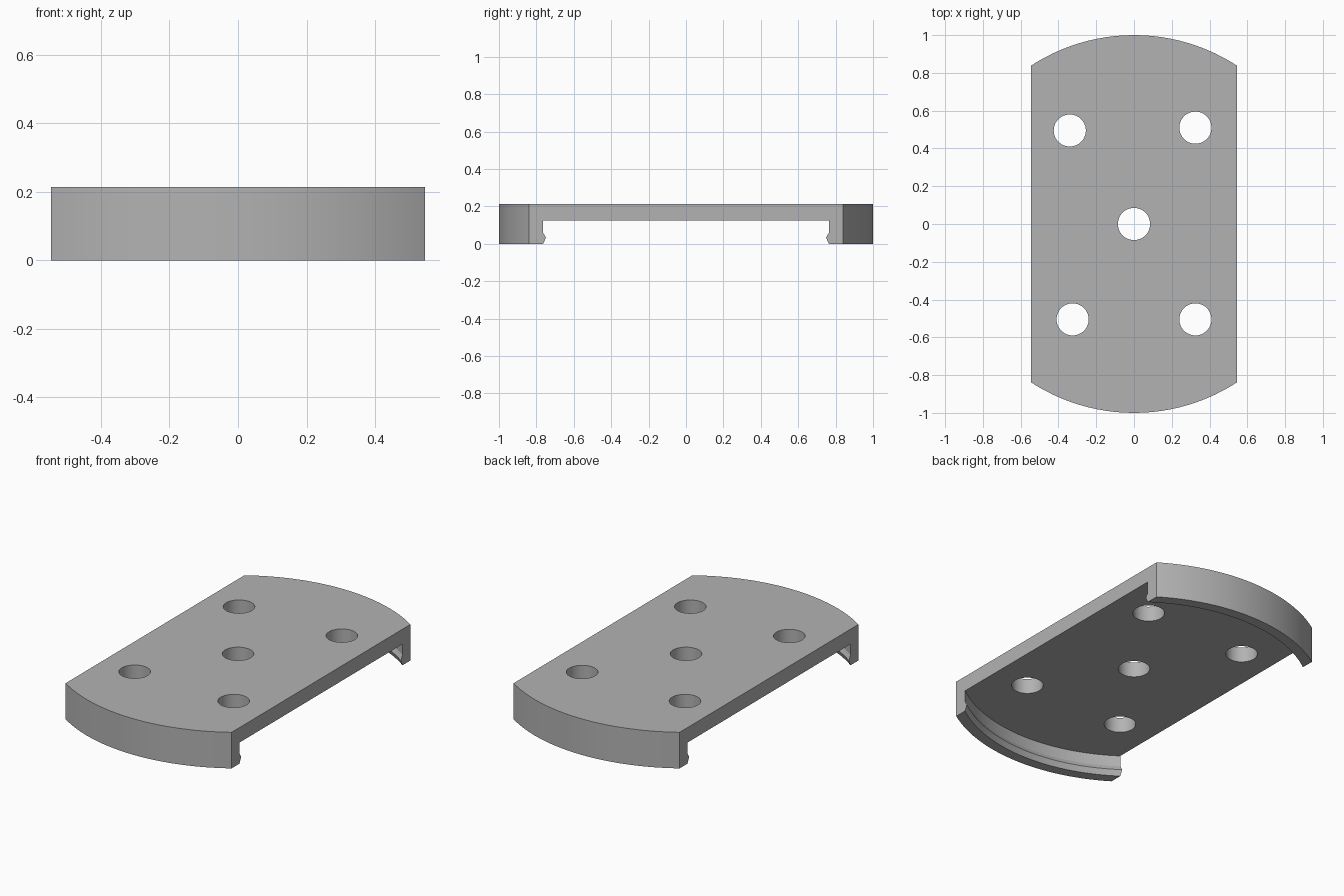
import bpy, bmesh, math
from mathutils import Matrix, Vector

HALF_WIDTH = 0.545
HEIGHT = 0.214
UNDERSIDE = 0.125
HOLE_RADIUS = 0.085
HOLES = [(0, 0), (-0.34, 0.495), (0.325, 0.51), (-0.325, -0.505), (0.325, -0.505)]

cube = bpy.data.objects.get("Cube")
if cube:
    bpy.data.objects.remove(cube, do_unlink=True)


def make_material(name, color):
    mat = bpy.data.materials.new(name)
    mat.use_nodes = True
    mat.diffuse_color = color
    mat.node_tree.nodes["Principled BSDF"].inputs["Base Color"].default_value = color
    return mat


def make_object(name, bm):
    bmesh.ops.recalc_face_normals(bm, faces=bm.faces)
    mesh = bpy.data.meshes.new(name)
    bm.to_mesh(mesh)
    bm.free()
    obj = bpy.data.objects.new(name, mesh)
    bpy.context.collection.objects.link(obj)
    return obj


def lathe(name, profile, steps):
    bm = bmesh.new()
    verts = [bm.verts.new((0, -r, z)) for r, z in profile]
    edges = [bm.edges.new(pair) for pair in zip(verts, verts[1:])]
    bmesh.ops.spin(bm, geom=verts + edges, cent=(0, 0, 0), axis=(0, 0, 1),
                   angle=math.tau, steps=steps)
    bmesh.ops.remove_doubles(bm, verts=bm.verts, dist=0.0001)
    # Merge the flat fans into single round faces
    bmesh.ops.dissolve_limit(bm, angle_limit=0.01, verts=bm.verts, edges=bm.edges)
    return make_object(name, bm)


def apply_boolean(target, cutter, operation):
    cutter.hide_render = True
    mod = target.modifiers.new("cut", 'BOOLEAN')
    mod.operation = operation
    mod.solver = 'EXACT'
    mod.object = cutter
    bpy.context.view_layer.objects.active = target
    bpy.ops.object.modifier_apply(modifier=mod.name)
    bpy.data.objects.remove(cutter, do_unlink=True)


# Round cap: flat top, hanging rim and a snap ridge inside the rim
cap_profile = [(0, HEIGHT), (1, HEIGHT), (1, 0), (0.939, 0), (0.926, 0.033),
               (0.939, 0.06), (0.939, UNDERSIDE), (0, UNDERSIDE)]
plate = lathe("clip_plate", cap_profile, 128)

# Straight sides
bm = bmesh.new()
bmesh.ops.create_cube(bm, size=1, matrix=Matrix.Diagonal(
    Vector((2 * HALF_WIDTH, 3, 1, 1))))
apply_boolean(plate, make_object("side_trimmer", bm), 'INTERSECT')

# Through holes
bm = bmesh.new()
for x, y in HOLES:
    bmesh.ops.create_cone(bm, cap_ends=True, segments=48, radius1=HOLE_RADIUS,
                          radius2=HOLE_RADIUS, depth=1,
                          matrix=Matrix.Translation((x, y, 0)))
apply_boolean(plate, make_object("hole_cutter", bm), 'DIFFERENCE')

# Finish
plate.data.materials.clear()
plate.data.materials.append(make_material("light_grey", (0.45, 0.45, 0.45, 1)))
bpy.ops.object.select_all(action='DESELECT')
plate.select_set(True)
bpy.context.view_layer.objects.active = plate
bpy.ops.object.shade_smooth_by_angle(angle=math.radians(20))
